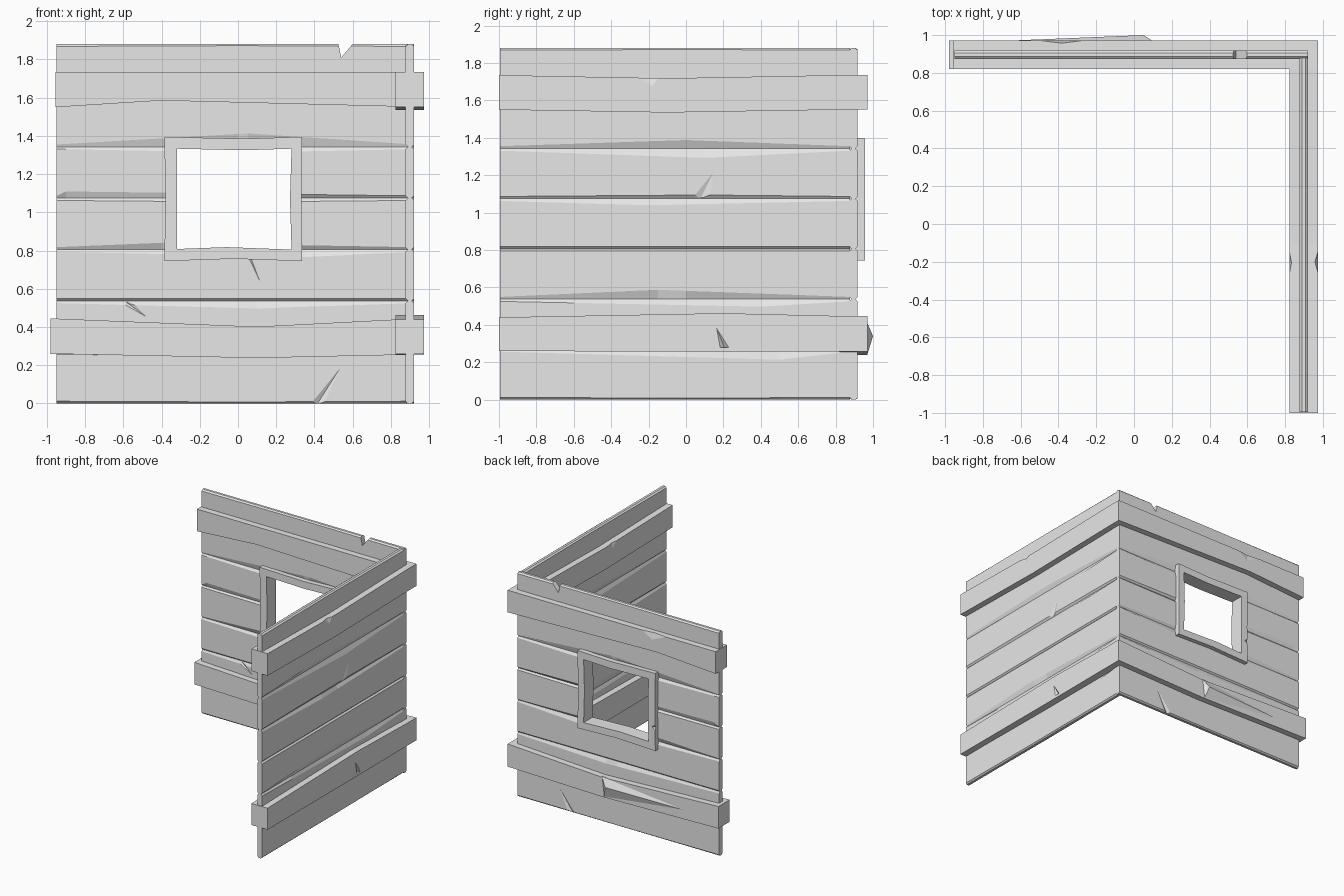
import bpy
import bmesh
from mathutils import Vector

cube = bpy.data.objects.get("Cube")
if cube:
    bpy.data.objects.remove(cube, do_unlink=True)

grey = bpy.data.materials.new("plain_grey")
grey.use_nodes = True
grey.diffuse_color = (0.8, 0.8, 0.8, 1)
grey.node_tree.nodes["Principled BSDF"].inputs["Base Color"].default_value = (0.8, 0.8, 0.8, 1)

BACK, SIDE = 0.896, 0.899      # centre planes of the two walls
HALF, DEPTH = 0.022, 0.012     # plank half thickness and chamfer depth
RAIL_HALF = 0.075
ROWS = 7
ROW_H = 1.88 / ROWS


def finish(name, bm):
    bmesh.ops.recalc_face_normals(bm, faces=bm.faces)
    mesh = bpy.data.meshes.new(name)
    bm.to_mesh(mesh)
    bm.free()
    mesh.materials.append(grey)
    obj = bpy.data.objects.new(name, mesh)
    bpy.context.collection.objects.link(obj)
    return obj


def place(wall, along, t, z):
    """Wall coordinates to world: along the wall, out of its plane, up."""
    return Vector((along, BACK + t, z)) if wall == "back" else Vector((SIDE + t, along, z))


def loft(name, wall, stations):
    """Skin a closed section through stations of (along, [(t, z), ...])."""
    bm = bmesh.new()
    rings = [[bm.verts.new(place(wall, a, t, z)) for t, z in sec] for a, sec in stations]
    n = len(rings[0])
    for r, s in zip(rings, rings[1:]):
        for i in range(n):
            j = (i + 1) % n
            bm.faces.new((r[i], r[j], s[j], s[i]))
    bm.faces.new(rings[0])
    bm.faces.new(rings[-1])
    return finish(name, bm)


def hull(name, points):
    bm = bmesh.new()
    for p in points:
        bm.verts.new(p)
    bmesh.ops.convex_hull(bm, input=bm.verts)
    return finish(name, bm)


def cut(obj, wall, points):
    """Carve the convex hull of wall-space points out of a part."""
    cutter = hull("cutter", [place(wall, *p) for p in points])
    cutter.hide_render = True
    mod = obj.modifiers.new("cut", "BOOLEAN")
    mod.operation, mod.solver, mod.object = "DIFFERENCE", "EXACT", cutter
    with bpy.context.temp_override(object=obj, active_object=obj, selected_objects=[obj]):
        bpy.ops.object.modifier_apply(modifier=mod.name)
    bpy.data.objects.remove(cutter, do_unlink=True)


def chip(obj, wall, face, depth, a, b, tip):
    """Wedge-shaped split: a and b are the wide end, tip the point."""
    sign = 1 if face > 0 else -1
    out = face + sign * 0.002
    mid = ((a[0] + b[0]) / 2, (a[1] + b[1]) / 2)
    cut(obj, wall, [(p[0], out, p[1]) for p in (a, b, tip)] + [(mid[0], face - sign * depth, mid[1])])


def plank(name, wall, row, start, end, low, high):
    """Chamfered board; low and high are (position, size) of the chamfer swell."""
    z0, z1 = row * ROW_H, (row + 1) * ROW_H

    def size(a, swell):
        pos, peak = swell
        k = (a - start) / (pos - start) if a <= pos else (end - a) / (end - pos)
        return 0.012 + (peak - 0.012) * k

    stations = []
    for a in sorted({start, low[0], high[0], end}):
        lo, hi = z0 + size(a, low), z1 - size(a, high)
        inner = HALF - DEPTH
        right = [(inner, z0), (HALF, lo), (HALF, hi), (inner, z1)]
        stations.append((a, right + [(-t, z) for t, z in reversed(right)]))
    return loft(name, wall, stations)


def rail(name, wall, stations):
    return loft(name, wall, [(a, [(-RAIL_HALF, z0), (RAIL_HALF, z0), (RAIL_HALF, z1), (-RAIL_HALF, z1)])
                             for a, z0, z1 in stations])


# Horizontal planks: swell of the lower and the upper chamfer, row by row
back_swells = [
    ((0, .008), (0, .02)), ((0, .02), (.1, .04)), ((.3, .012), (.35, .04)),
    ((-.4, .035), (0, .02)), ((-.9, .035), (.05, .03)), ((.05, .07), (0, .02)), ((0, .02), (0, .008))]
side_swells = [
    ((0, .008), (.5, .055)), ((-.6, .02), (.4, .04)), ((-.15, .05), (0, .012)),
    ((0, .012), (-.2, .035)), ((.1, .02), (.1, .05)), ((0, .045), (0, .02)), ((0, .02), (0, .008))]
back = [plank(f"back_plank_{i}", "back", i, -.95, .92, *s) for i, s in enumerate(back_swells)]
side = [plank(f"side_plank_{i}", "side", i, -.995, .878, *s) for i, s in enumerate(side_swells)]

# Window opening through the middle planks
opening = [(x, t, z) for x in (-.35, .305) for t in (-.1, .1) for z in (.775, 1.362)]
for board in back[2:6]:
    cut(board, "back", opening)

# Notch in the top edge of the back wall
cut(back[6], "back", [(x, t, z) for t in (-.1, .1) for x, z in ((.523, 1.89), (.54, 1.81), (.608, 1.89))])

# Splits in the planks
for face in (-HALF, HALF):
    chip(back[0], "back", face, .015, (.37, -.01), (.45, -.01), (.55, .21))
chip(back[2], "back", -HALF, .006, (.05, .77), (.075, .77), (.13, .6))
chip(back[1], "back", -HALF, .012, (-.62, .53), (-.55, .53), (-.46, .44))
chip(side[4], "side", HALF, .012, (.03, 1.08), (.13, 1.08), (.16, 1.24))

# Window frame: a closed ring with slightly uneven boards
outer = [(-.385, .745), (-.02, .757), (.335, .745), (.333, 1.07),
         (.335, 1.395), (.03, 1.385), (-.385, 1.395), (-.38, 1.07)]
inner = [(-.32, .808), (-.06, .818), (.28, .805), (.272, 1.07),
         (.28, 1.333), (.03, 1.325), (-.32, 1.333), (-.318, 1.07)]
bm = bmesh.new()
loops = [[bm.verts.new(place("back", x, t, z)) for x, z in ring]
         for ring, t in ((outer, -.06), (outer, .06), (inner, .06), (inner, -.06))]
for k in range(4):
    p, q = loops[k], loops[(k + 1) % 4]
    for i in range(len(p)):
        j = (i + 1) % len(p)
        bm.faces.new((p[i], p[j], q[j], q[i]))
frame = finish("window_frame", bm)
chip(frame, "back", .06, .015, (-.39, .97), (-.39, .91), (-.35, .94))

# Rails clamping both walls
back_low = rail("back_lower_rail", "back", [(-.98, .26, .445), (.1, .238, .402), (.974, .257, .447)])
back_top = rail("back_upper_rail", "back", [(-.955, 1.55, 1.735), (-.4, 1.585, 1.735), (.974, 1.55, 1.735)])
side_low = rail("side_lower_rail", "side", [(-1, .26, .44), (.2, .256, .462), (.825, .257, .447)])
side_top = rail("side_upper_rail", "side", [(-1, 1.55, 1.735), (-.1, 1.535, 1.718), (.825, 1.55, 1.735)])

# Chipped rail edges
chip(back_top, "back", RAIL_HALF, .015, (-.52, 1.74), (-.25, 1.74), (-.36, 1.67))
chip(side_top, "side", RAIL_HALF, .02, (-.28, 1.73), (-.13, 1.73), (-.18, 1.67))
chip(side_top, "side", -RAIL_HALF, .012, (-.28, 1.73), (-.13, 1.73), (-.2, 1.67))
chip(side_low, "side", RAIL_HALF, .02, (.18, .28), (.23, .28), (.16, .39))

# Splinter standing out of the lower back rail
top = BACK + RAIL_HALF - .002
hull("rail_splinter", [(.05, 1, .34), (.1, top, .41), (.08, top, .24), (-.7, top, .33), (.03, top - .02, .33)])
